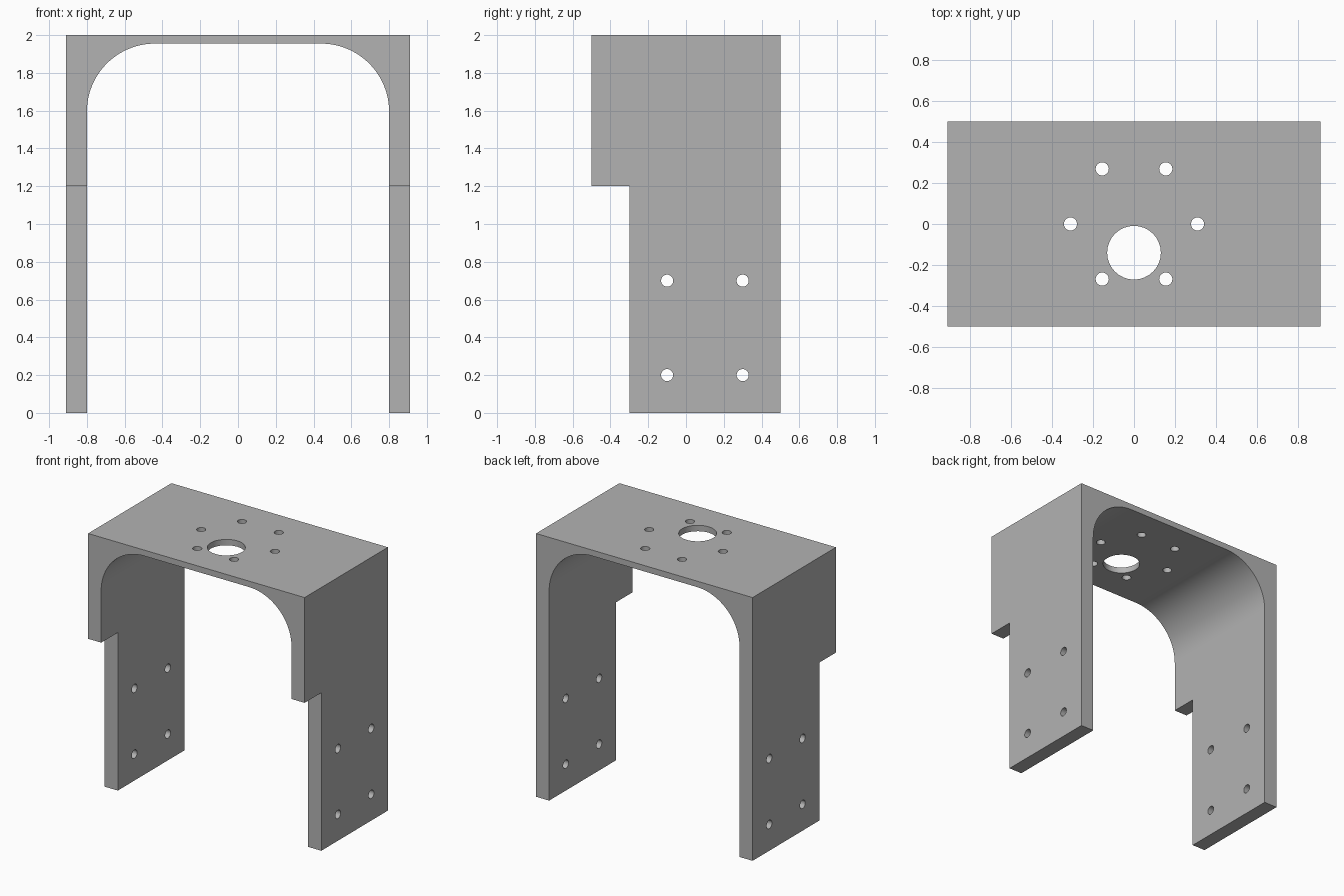
import bpy, bmesh, math
from mathutils import Matrix, Vector

cube = bpy.data.objects.get("Cube")
if cube:
    bpy.data.objects.remove(cube, do_unlink=True)

HALF_W, HALF_D, HEIGHT = 0.91, 0.5, 2.0
INNER, CEILING, FILLET = 0.80, 1.955, 0.36

grey = bpy.data.materials.new("plain grey")
grey.use_nodes = True
colour = (0.45, 0.45, 0.45, 1)
grey.diffuse_color = colour
grey.node_tree.nodes["Principled BSDF"].inputs["Base Color"].default_value = colour


def make_object(name, bm):
    bmesh.ops.recalc_face_normals(bm, faces=bm.faces)
    mesh = bpy.data.meshes.new(name)
    bm.to_mesh(mesh)
    bm.free()
    mesh.materials.append(grey)
    obj = bpy.data.objects.new(name, mesh)
    bpy.context.collection.objects.link(obj)
    return obj


def drill(bm, x, y, z, radius, depth, axis="Z"):
    turn = Matrix.Rotation(math.pi / 2, 4, "Y") if axis == "X" else Matrix()
    bmesh.ops.create_cone(bm, cap_ends=True, segments=32, radius1=radius,
                          radius2=radius, depth=depth,
                          matrix=Matrix.Translation((x, y, z)) @ turn)


# Arch profile with filleted inner corners, extruded front to back
arc = [(INNER - FILLET + FILLET * math.cos(a), CEILING - FILLET + FILLET * math.sin(a))
       for a in (math.pi / 2 * i / 24 for i in range(25))]
right_half = [(HALF_W, HEIGHT), (HALF_W, 0), (INNER, 0)] + arc
profile = right_half + [(-x, z) for x, z in reversed(right_half)]
bm = bmesh.new()
face = bm.faces.new([bm.verts.new((x, -HALF_D, z)) for x, z in profile])
ext = bmesh.ops.extrude_face_region(bm, geom=[face])
moved = [v for v in ext["geom"] if isinstance(v, bmesh.types.BMVert)]
bmesh.ops.translate(bm, verts=moved, vec=Vector((0, 2 * HALF_D, 0)))
bracket = make_object("bracket", bm)

# Cutters: front step under the legs, top holes and leg screw holes
bm = bmesh.new()
bmesh.ops.create_cube(bm, size=1, matrix=Matrix.Translation((0, -0.5, 0.5))
                      @ Matrix.Diagonal((3, 0.4, 1.4, 1)))
drill(bm, 0, -0.14, HEIGHT, 0.131, 0.4)
for i in range(6):
    a = math.radians(60 * i)
    drill(bm, 0.31 * math.cos(a), 0.31 * math.sin(a), HEIGHT, 0.032, 0.4)
for side in (-1, 1):
    for y in (-0.1, 0.3):
        for z in (0.2, 0.7):
            drill(bm, side * 0.855, y, z, 0.032, 0.4, "X")
cutter = make_object("hole_cutter", bm)
cutter.hide_render = True

cut = bracket.modifiers.new("holes", "BOOLEAN")
cut.operation = "DIFFERENCE"
cut.solver = "EXACT"
cut.object = cutter

# Bake the cut, then smooth the fillets and hole walls
bpy.ops.object.select_all(action="DESELECT")
bracket.select_set(True)
bpy.context.view_layer.objects.active = bracket
bpy.ops.object.modifier_apply(modifier=cut.name)
bpy.data.objects.remove(cutter, do_unlink=True)
bpy.ops.object.shade_smooth_by_angle(angle=math.radians(30))
